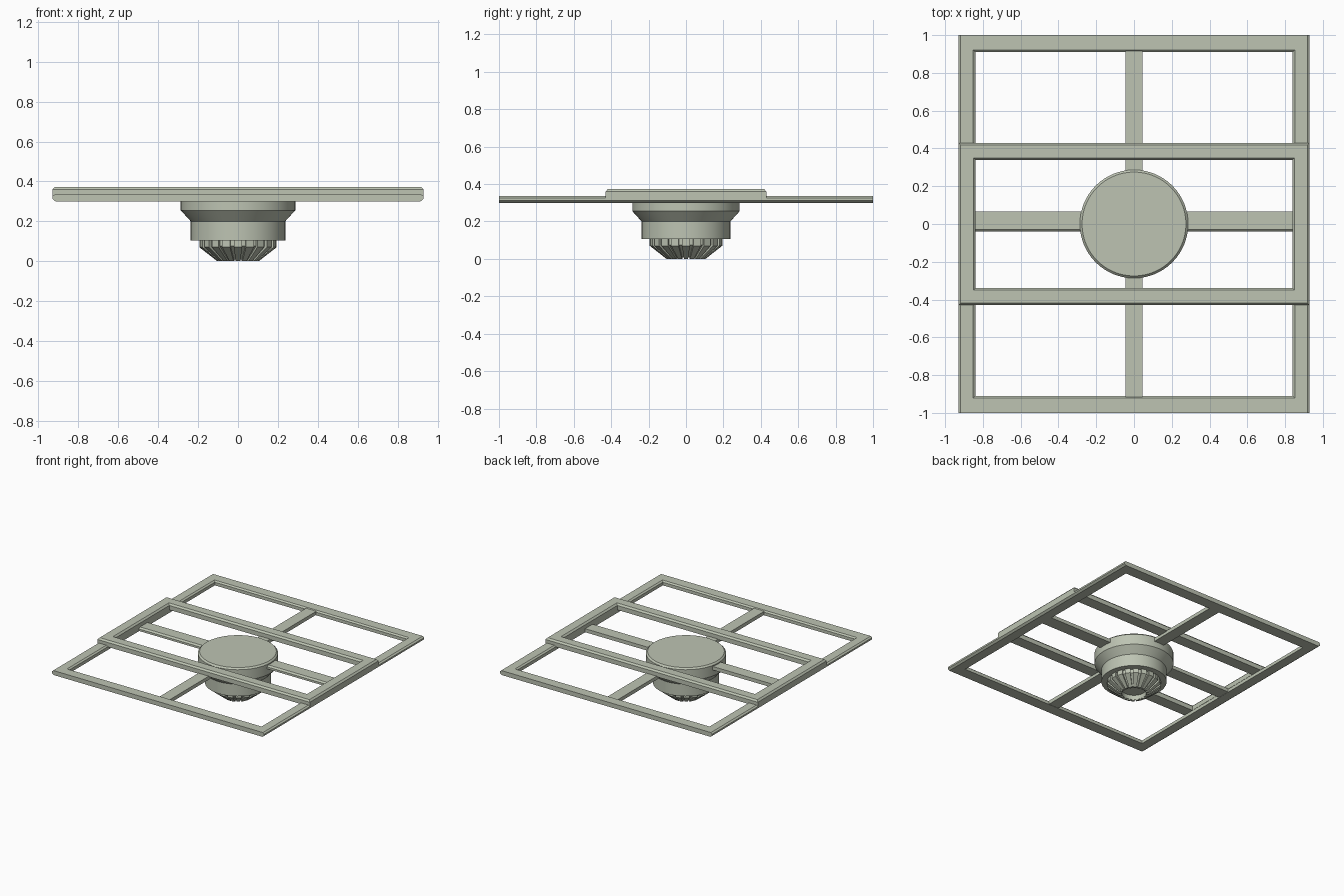
import bpy, bmesh, math

if "Cube" in bpy.data.objects:
    bpy.data.objects.remove(bpy.data.objects["Cube"])

mat = bpy.data.materials.new("sage_grey")
mat.diffuse_color = (0.51, 0.55, 0.45, 1)
mat.use_nodes = True
mat.node_tree.nodes["Principled BSDF"].inputs["Base Color"].default_value = mat.diffuse_color


def finish(name, bm, smooth=False):
    bmesh.ops.recalc_face_normals(bm, faces=bm.faces)
    me = bpy.data.meshes.new(name)
    bm.to_mesh(me)
    bm.free()
    ob = bpy.data.objects.new(name, me)
    bpy.context.collection.objects.link(ob)
    me.materials.append(mat)
    if smooth:
        bpy.context.view_layer.objects.active = ob
        ob.select_set(True)
        bpy.ops.object.shade_smooth_by_angle(angle=math.radians(25))
        ob.select_set(False)
    return ob


def frame(name, hx, hy, profile):
    """Rectangular ring from a closed section of (inset x, inset y, z)."""
    bm = bmesh.new()
    loops = [[bm.verts.new((sx * (hx - ix), sy * (hy - iy), z))
              for sx, sy in ((-1, -1), (1, -1), (1, 1), (-1, 1))]
             for ix, iy, z in profile]
    for a, b in zip(loops, loops[1:] + loops[:1]):
        for i in range(4):
            j = (i + 1) % 4
            bm.faces.new((a[i], a[j], b[j], b[i]))
    return finish(name, bm)


def lathe(name, profile, sides=64):
    """Closed solid of revolution from (radius, z), ends on the axis."""
    bm = bmesh.new()
    rings = []
    for r, z in profile:
        if r == 0:
            rings.append([bm.verts.new((0, 0, z))] * sides)
        else:
            rings.append([bm.verts.new((r * math.cos(2 * math.pi * i / sides),
                                        r * math.sin(2 * math.pi * i / sides), z))
                          for i in range(sides)])
    for a, b in zip(rings, rings[1:]):
        for i in range(sides):
            j = (i + 1) % sides
            bm.faces.new(list(dict.fromkeys((a[i], a[j], b[j], b[i]))))
    return finish(name, bm, True)


def prism(bm, a, b):
    """Join two matching outlines into a solid."""
    va, vb = [bm.verts.new(p) for p in a], [bm.verts.new(p) for p in b]
    bm.faces.new(va)
    bm.faces.new(vb[::-1])
    for i in range(len(a)):
        j = (i + 1) % len(a)
        bm.faces.new((va[i], vb[i], vb[j], va[j]))


# Large lower frame, bevelled along its long outer sides
frame("lower_frame", 0.93, 1.0, [
    (0.015, 0, 0.30), (0, 0, 0.312), (0, 0, 0.325), (0.012, 0, 0.335),
    (0.078, 0.078, 0.335), (0.09, 0.09, 0.325), (0.09, 0.09, 0.30)])

# Shorter raised frame across the middle
frame("upper_frame", 0.93, 0.43, [
    (0, 0, 0.325), (0, 0, 0.36), (0.012, 0.012, 0.373),
    (0.08, 0.08, 0.373), (0.092, 0.092, 0.36), (0.092, 0.092, 0.325)])

# Four support bars between hub and frames
for side, s in (("left", -1), ("right", 1)):
    bm = bmesh.new()
    sec = [(-0.04, 0.302), (-0.04, 0.318), (-0.028, 0.33), (0.065, 0.33), (0.065, 0.302)]
    prism(bm, [(s * 0.2, y, z) for y, z in sec], [(s * 0.845, y, z) for y, z in sec])
    finish(side + "_bar", bm)
for side, s in (("front", -1), ("back", 1)):
    bm = bmesh.new()
    sec = [(-0.045, 0.302), (-0.045, 0.33), (0.045, 0.33), (0.045, 0.302)]
    prism(bm, [(x, s * 0.2, z) for x, z in sec], [(x, s * 0.915, z) for x, z in sec])
    finish(side + "_bar", bm)

# Stepped round hub
lathe("hub", [(0, 0.35), (0.275, 0.35), (0.287, 0.338), (0.287, 0.255),
              (0.237, 0.20), (0.237, 0.105), (0, 0.105)])

# Tapered core with an open recess underneath
lathe("nozzle_core", [(0, 0.11), (0.18, 0.11), (0.18, 0.075), (0.1, 0.008),
                      (0.09, 0.008), (0.086, 0.04), (0, 0.04)])

# Ring of tapered fins
FINS = 20
bm = bmesh.new()
outline = [(0.12, 0.11), (0.195, 0.11), (0.195, 0.07), (0.105, 0), (0.09, 0), (0.092, 0.02)]
for k in range(FINS):
    ends = []
    for d in (-0.34, 0.34):
        a = 2 * math.pi * (k + d) / FINS
        ends.append([(r * math.cos(a), r * math.sin(a), z) for r, z in outline])
    prism(bm, *ends)
finish("nozzle_fins", bm)
